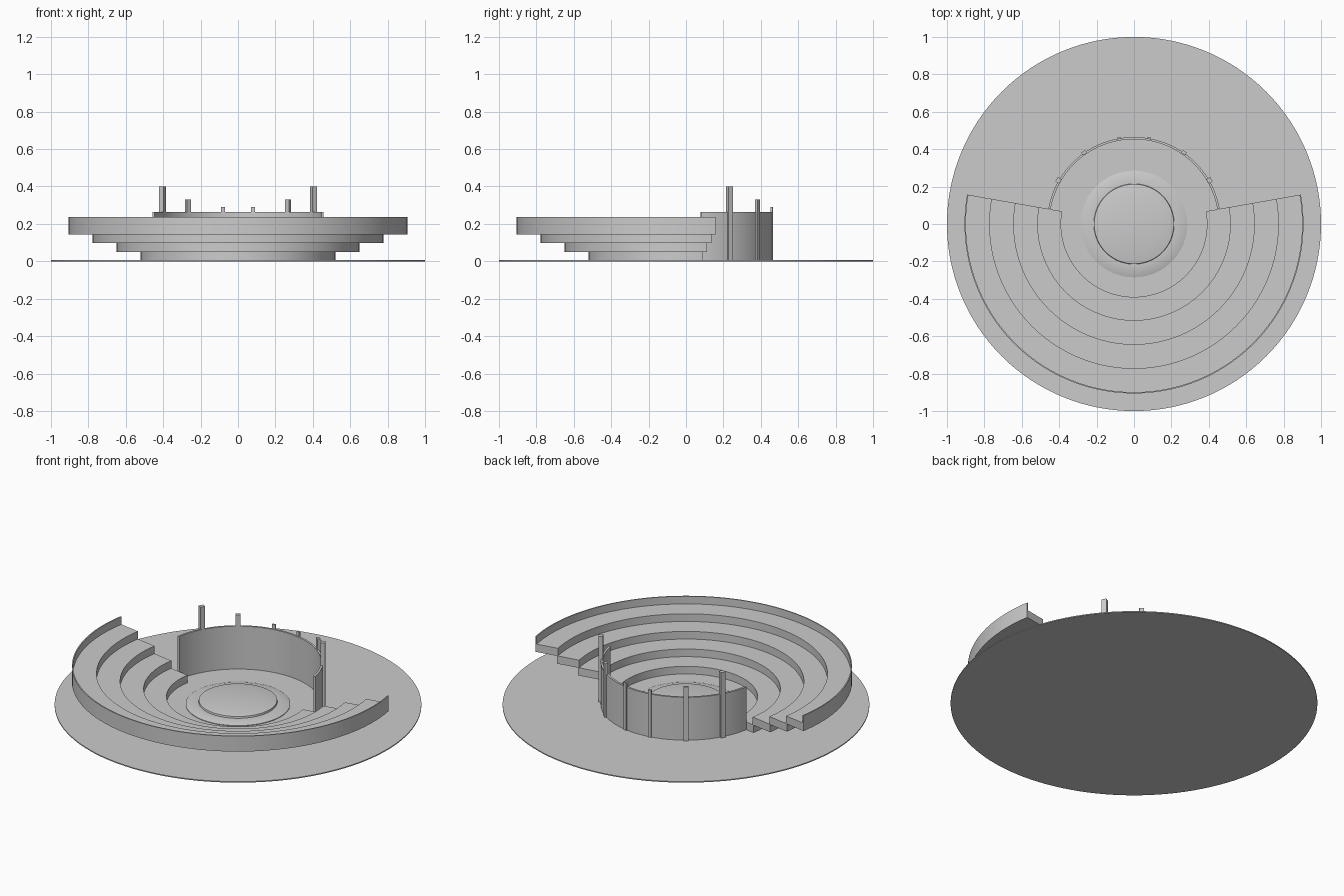
import bpy
import bmesh
import math
from mathutils import Matrix, Vector

if "Cube" in bpy.data.objects:
    bpy.data.objects.remove(bpy.data.objects["Cube"])

stone = bpy.data.materials.new("grey stone")
stone.diffuse_color = (0.6, 0.6, 0.6, 1)
stone.use_nodes = True
stone.node_tree.nodes["Principled BSDF"].inputs["Base Color"].default_value = stone.diffuse_color
BASE = 0.006


def finish(name, bm):
    bmesh.ops.recalc_face_normals(bm, faces=bm.faces)
    mesh = bpy.data.meshes.new(name)
    bm.to_mesh(mesh)
    bm.free()
    obj = bpy.data.objects.new(name, mesh)
    bpy.context.collection.objects.link(obj)
    mesh.materials.append(stone)
    bpy.ops.object.select_all(action='DESELECT')
    obj.select_set(True)
    bpy.context.view_layer.objects.active = obj
    bpy.ops.object.shade_smooth_by_angle(angle=math.radians(25))
    return obj


def lathe(name, profile, steps=128):
    """Full revolution of an (r, z) profile that starts and ends on the axis."""
    bm = bmesh.new()
    verts = [bm.verts.new((r, 0, z)) for r, z in profile]
    edges = [bm.edges.new(p) for p in zip(verts, verts[1:])]
    bmesh.ops.spin(bm, geom=verts + edges, cent=(0, 0, 0), axis=(0, 0, 1),
                   angle=math.tau, steps=steps)
    bmesh.ops.remove_doubles(bm, verts=bm.verts, dist=1e-5)
    return finish(name, bm)


def arc(name, section, start, end, steps):
    """Solid sweep of a closed (r, z) section between two angles in degrees."""
    bm = bmesh.new()
    rings = []
    for i in range(steps + 1):
        a = math.radians(start + (end - start) * i / steps)
        rings.append([bm.verts.new((r * math.cos(a), r * math.sin(a), z))
                      for r, z in section])
    n = len(section)
    for p, q in zip(rings, rings[1:]):
        for j in range(n):
            k = (j + 1) % n
            bm.faces.new((p[j], p[k], q[k], q[j]))
    bm.faces.new(rings[0])
    bm.faces.new(rings[-1])
    return finish(name, bm)


def box_section(r0, r1, z0, z1):
    return [(r0, z0), (r1, z0), (r1, z1), (r0, z1)]


# Round ground slab
lathe("ground_disc", [(0, 0), (1, 0), (1, BASE), (0, BASE)])

# Low two-level stage with sloped rims
lathe("stage", [(0, BASE - 0.002), (0.285, BASE - 0.002), (0.285, 0.010),
                (0.25, 0.021), (0.215, 0.021), (0.213, 0.031),
                (0.155, 0.041), (0, 0.044)], 96)

# Four curved seating tiers, each one step higher and further out
RISE = 0.046
for i in range(4):
    inner = 0.39 + 0.1285 * i
    z = BASE + RISE * i
    arc(f"seating_tier_{i + 1}",
        box_section(inner - (0.004 if i else 0), inner + 0.1305,
                    z - 0.001, z + RISE), 170, 370, 80)

# Thin parapet on the outer edge of the top tier
top = BASE + 4 * RISE
arc("parapet", box_section(0.899, 0.906, top - 0.001, 0.236), 170, 370, 80)

# Curved wall behind the stage
arc("back_wall", box_section(0.453, 0.465, BASE - 0.002, 0.264), 10, 170, 64)

# Mirrored pairs of posts along the back wall: angle, width, depth, height
for n, (deg, width, depth, height) in enumerate([(30, 0.027, 0.025, 0.40),
                                                 (55, 0.025, 0.017, 0.33),
                                                 (80, 0.020, 0.011, 0.29)]):
    for side, a in (("right", deg), ("left", 180 - deg)):
        bm = bmesh.new()
        bmesh.ops.create_cube(bm, size=1)
        bmesh.ops.scale(bm, verts=bm.verts, vec=(depth, width, height - 0.004))
        bmesh.ops.translate(bm, verts=bm.verts,
                            vec=Vector((0.466, 0, (height + 0.004) / 2)))
        bmesh.ops.transform(bm, verts=bm.verts,
                            matrix=Matrix.Rotation(math.radians(a), 4, 'Z'))
        finish(f"post_{n + 1}_{side}", bm)
